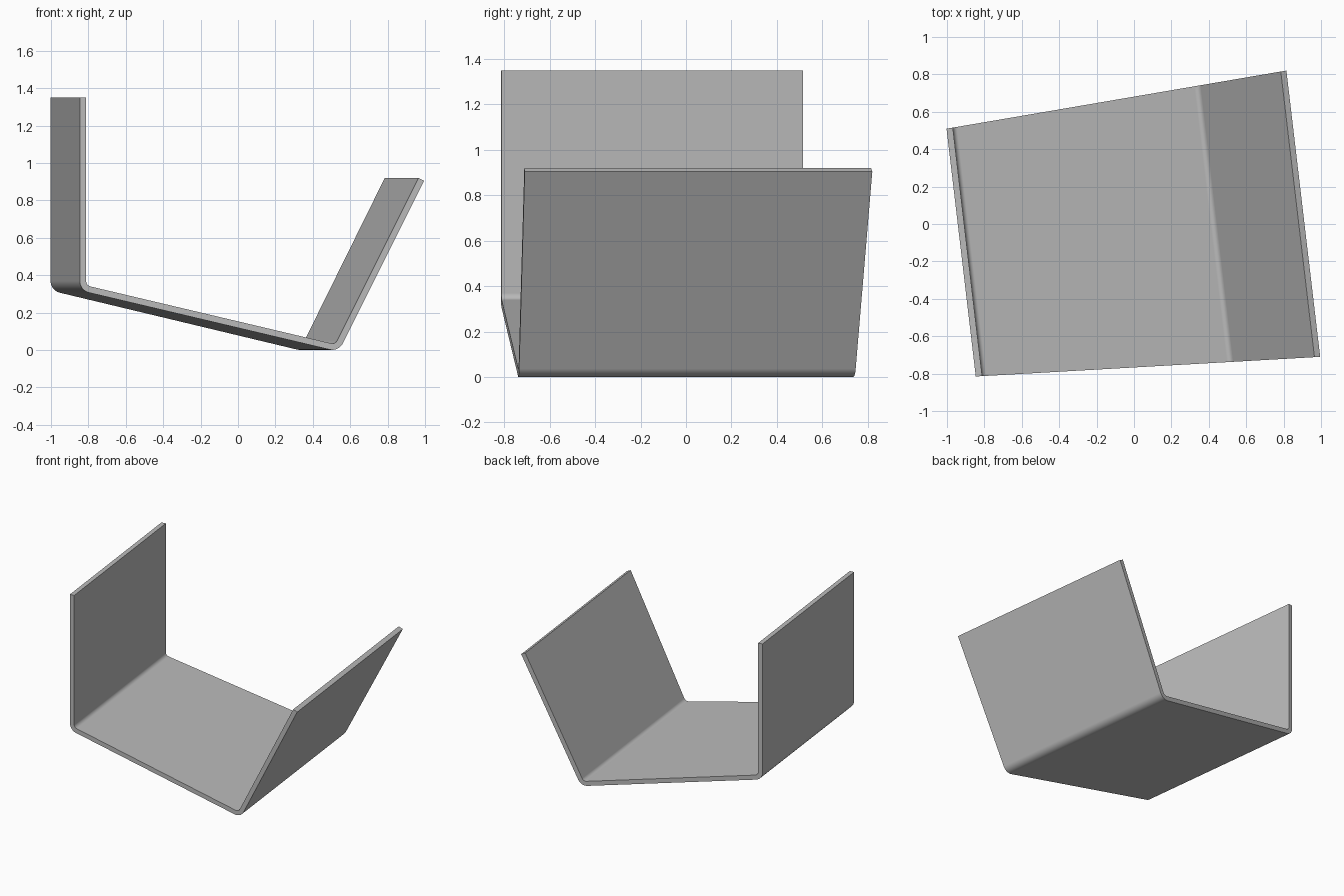
import bpy, bmesh, math
from mathutils import Vector

cube = bpy.data.objects.get("Cube")
if cube:
    bpy.data.objects.remove(cube, do_unlink=True)

THICK, BEND, STEPS = 0.034, 0.03, 10   # sheet thickness, inner bend radius, segments
SKEW = -0.118                          # x drift per unit y along the bends

grey = bpy.data.materials.new("Plain grey")
grey.use_nodes = True
colour = (0.5, 0.5, 0.5, 1)
grey.diffuse_color = colour
grey.node_tree.nodes["Principled BSDF"].inputs["Base Color"].default_value = colour


def sheet_section(corners):
    """Inner points with outward normals along a polyline with rounded bends."""
    pts = [Vector(c) for c in corners]
    dirs = [(b - a).normalized() for a, b in zip(pts, pts[1:])]
    outward = [Vector((d.y, -d.x)) for d in dirs]
    section = [(pts[0], outward[0])]
    for p, n0, n1 in zip(pts[1:-1], outward, outward[1:]):
        centre = p - (n0 + n1) * BEND / (1 + n0.dot(n1))
        a0 = math.atan2(n0.y, n0.x)
        turn = -n0.angle_signed(n1)
        for i in range(STEPS + 1):
            a = a0 + turn * i / STEPS
            n = Vector((math.cos(a), math.sin(a)))
            section.append((centre + n * BEND, n))
    section.append((pts[-1], outward[-1]))
    return section


def end_points(p):
    """Front and back positions of a section point on the two tapered end planes."""
    front_y = 0.057 * p.x - 0.767
    run = (0.681 + 0.171 * p.x - front_y) / (1 - 0.171 * SKEW)
    return (p.x, front_y, p.y), (p.x + SKEW * run, front_y + run, p.y)


# Bent sheet: left-hand upright, sloping floor and leaning wall in one piece
bm = bmesh.new()
rings = []
for p, n in sheet_section([(-0.812, 1.35), (-0.812, 0.345), (0.52, 0.03), (0.965, 0.92)]):
    inner = end_points(p)
    outer = end_points(p + n * THICK)
    rings.append([bm.verts.new(c) for c in (*inner, outer[1], outer[0])])
for a, b in zip(rings, rings[1:]):
    for i in range(4):
        j = (i + 1) % 4
        bm.faces.new((a[i], a[j], b[j], b[i]))
bm.faces.new(rings[0])
bm.faces.new(rings[-1][::-1])
bmesh.ops.recalc_face_normals(bm, faces=bm.faces)

mesh = bpy.data.meshes.new("bent_sheet")
bm.to_mesh(mesh)
bm.free()
mesh.materials.append(grey)
sheet = bpy.data.objects.new("bent_sheet", mesh)
bpy.context.collection.objects.link(sheet)

# Smooth bends, crisp edges, flat panels
bpy.context.view_layer.objects.active = sheet
sheet.select_set(True)
bpy.ops.object.shade_smooth_by_angle(angle=math.radians(30))
weighted = sheet.modifiers.new("Flat panels", "WEIGHTED_NORMAL")
weighted.keep_sharp = True
